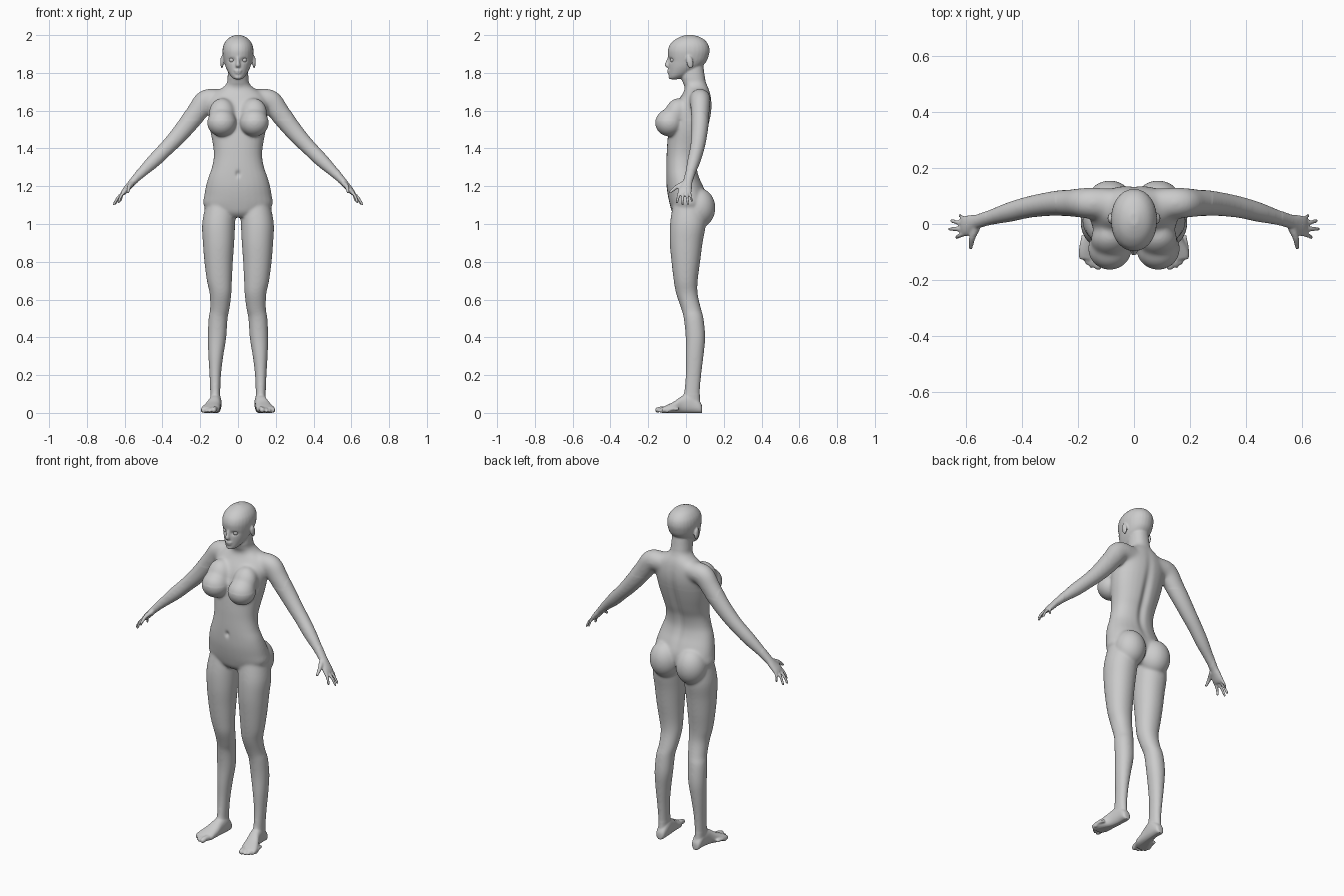
import bpy, bmesh, math
from mathutils import Vector, Matrix

X, Y, Z = Vector((1, 0, 0)), Vector((0, 1, 0)), Vector((0, 0, 1))
SIDES = 28


def spline(rows, steps=4):
    """Catmull-Rom rows of numbers into a denser list."""
    out = []
    for i in range(len(rows) - 1):
        a, b, c, d = (rows[max(0, min(len(rows) - 1, i + k))] for k in (-1, 0, 1, 2))
        for s in range(steps):
            t = s / steps
            out.append([q + 0.5 * t * (r - p + t * (2 * p - 5 * q + 4 * r - w + t * (3 * (q - r) + w - p)))
                        for p, q, r, w in zip(a, b, c, d)])
    return out + [list(rows[-1])]


def tube(bm, rows, hint, axis=None, power=1.0):
    """Loft rows of (x, y, z, radius along hint, other radius)."""
    rows = spline(rows)
    pts = [Vector(r[:3]) for r in rows]
    rings = []
    for i, r in enumerate(rows):
        t = axis or (pts[min(i + 1, len(pts) - 1)] - pts[max(i - 1, 0)]).normalized()
        u = (hint - t * hint.dot(t)).normalized()
        v = t.cross(u)
        ring = []
        for k in range(SIDES):
            a = 2 * math.pi * k / SIDES
            c, s = math.cos(a), math.sin(a)
            c, s = math.copysign(abs(c) ** power, c), math.copysign(abs(s) ** power, s)
            ring.append(bm.verts.new(pts[i] + u * c * max(r[3], .002) + v * s * max(r[4], .002)))
        rings.append(ring)
    for a, b in zip(rings, rings[1:]):
        for k in range(SIDES):
            j = (k + 1) % SIDES
            bm.faces.new((a[k], a[j], b[j], b[k]))
    bm.faces.new(rings[0][::-1])
    bm.faces.new(rings[-1])


def column(bm, rows, power=1.0):
    """Upright loft from (z, x min, x max, y front, y back)."""
    tube(bm, [((a + b) / 2, (f + k) / 2, z, (b - a) / 2, (k - f) / 2) for z, a, b, f, k in rows],
         X, Z, power)


def ball(bm, c, r, tilt=0):
    m = Matrix.Translation(c) @ Matrix.Rotation(tilt, 4, 'X') @ Matrix.Diagonal((*r, 1))
    bmesh.ops.create_uvsphere(bm, u_segments=24, v_segments=16, radius=1, matrix=m)


def digit(bm, pts, r0, r1):
    n = len(pts) - 1
    tube(bm, [(*p, r0 + (r1 - r0) * i / n, r0 + (r1 - r0) * i / n) for i, p in enumerate(pts)],
         X if abs(pts[0][1] - pts[-1][1]) > .03 else Y)
    ball(bm, pts[-1], (r1, r1, r1))


bm = bmesh.new()

# Paired parts, built on +x
# Leg
column(bm, [(1.10, .012, .172, -.07, .10), (1.0, .015, .19, -.085, .105), (.9, .02, .186, -.086, .088),
            (.8, .027, .178, -.077, .075), (.7, .032, .165, -.065, .062), (.63, .035, .15, -.052, .062),
            (.55, .045, .148, -.025, .08), (.5, .055, .156, -.012, .093), (.4, .062, .16, -.002, .102),
            (.3, .078, .157, -.002, .093), (.2, .09, .151, -.002, .081), (.1, .094, .147, -.012, .073),
            (.04, .092, .147, -.03, .078)], .95)
# Foot: (y, centre x, half width, top)
foot = [(.086, .118, .012, .03), (.075, .118, .026, .055), (.03, .118, .031, .10), (-.02, .124, .034, .088),
        (-.06, .136, .043, .06), (-.1, .147, .049, .04), (-.125, .156, .04, .028)]
tube(bm, [(x, y, h / 2, w, h / 2 + .002) for y, x, w, h in foot], X, Y, .85)
# Toes
for i, (x, y) in enumerate([(.128, -.15), (.151, -.148), (.167, -.137), (.18, -.12), (.19, -.098)]):
    r = .015 if i == 0 else .0105 - .0005 * i
    digit(bm, [(x - .012, y + .06, .02), (x - .003, y + .02, .02), (x, y, r)], r, r * .95)
# Buttock and breast
ball(bm, (.086, .068, 1.085), (.088, .088, .105))
ball(bm, (.086, -.088, 1.537), (.078, .076, .074))
ball(bm, (.085, -.055, 1.585), (.07, .06, .085), -.35)
# Shoulder and arm
tube(bm, [(.04, .07, 1.665, .05, .05), (.11, .073, 1.66, .056, .055), (.17, .075, 1.652, .055, .06),
          (.215, .075, 1.595, .05, .056), (.275, .074, 1.517, .045, .05), (.335, .067, 1.447, .041, .044),
          (.385, .058, 1.395, .038, .04), (.445, .042, 1.335, .035, .037), (.505, .025, 1.277, .028, .028),
          (.555, .01, 1.226, .025, .02), (.575, .003, 1.203, .03, .018), (.597, -.006, 1.177, .037, .016),
          (.61, -.01, 1.162, .034, .012)], Y)
# Fingers and thumb
for a, b, r in [((.6, -.034, 1.172), (.632, -.048, 1.114), .0092), ((.604, -.018, 1.168), (.657, -.018, 1.104), .0095),
                ((.602, .001, 1.17), (.65, .011, 1.106), .0092), ((.594, .016, 1.178), (.621, .031, 1.122), .0082)]:
    mid = (Vector(a) + Vector(b)) / 2 + Vector((.005, 0, .004))
    digit(bm, [a, tuple(mid), b], r, r * .75)
digit(bm, [(.562, -.012, 1.213), (.577, -.05, 1.196), (.582, -.084, 1.168)], .015, .0075)
# Ear
ball(bm, (.085, .02, 1.857), (.009, .018, .034), .2)

# Mirror the paired parts
dup = bmesh.ops.duplicate(bm, geom=bm.verts[:] + bm.edges[:] + bm.faces[:])
bmesh.ops.scale(bm, vec=(-1, 1, 1), verts=[g for g in dup['geom'] if isinstance(g, bmesh.types.BMVert)])

# Torso and neck: (z, half width, front, back)
torso = [(1.035, .07, -.05, .06), (1.06, .14, -.072, .09), (1.1, .183, -.085, .11), (1.15, .179, -.096, .11),
         (1.2, .17, -.103, .092), (1.25, .156, -.105, .07), (1.3, .138, -.105, .06), (1.36, .128, -.103, .068),
         (1.42, .133, -.1, .09), (1.5, .148, -.092, .115), (1.58, .157, -.075, .134), (1.64, .158, -.05, .137),
         (1.69, .13, -.018, .13), (1.72, .085, -.006, .12), (1.745, .06, -.016, .108), (1.78, .055, -.025, .1),
         (1.85, .05, -.02, .09)]
column(bm, [(z, -w, w, f, k) for z, w, f, k in torso], .9)
# Head
head = [(1.764, .018, -.083, -.05), (1.78, .036, -.09, -.005), (1.80, .05, -.091, .035), (1.83, .065, -.092, .08),
        (1.86, .074, -.092, .108), (1.89, .08, -.095, .12), (1.92, .082, -.096, .125), (1.95, .076, -.085, .118),
        (1.975, .06, -.06, .098), (1.99, .04, -.032, .072), (2.001, .012, .0, .035)]
column(bm, [(z, -w, w, f, k) for z, w, f, k in head], .95)
# Nose, lips and chin
tube(bm, [(0, -.088, 1.885, .008, .008), (0, -.096, 1.86, .008, .01), (0, -.102, 1.842, .012, .011),
          (0, -.094, 1.833, .012, .006)], X)
ball(bm, (0, -.089, 1.812), (.022, .011, .007))
ball(bm, (0, -.088, 1.801), (.018, .011, .007))
ball(bm, (0, -.08, 1.777), (.02, .013, .012))

bmesh.ops.recalc_face_normals(bm, faces=bm.faces[:])
mesh = bpy.data.meshes.new("body")
bm.to_mesh(mesh)
bm.free()
body = bpy.data.objects.new("body", mesh)
bpy.context.collection.objects.link(body)

# Fuse everything into one skin
mod = body.modifiers.new("fuse", 'REMESH')
mod.mode = 'VOXEL'
mod.voxel_size = .0052
dg = bpy.context.evaluated_depsgraph_get()
fused = bpy.data.meshes.new_from_object(body.evaluated_get(dg))
body.modifiers.clear()
body.data = fused

# Soften joints, gently at the face, hands and feet
bm = bmesh.new()
bm.from_mesh(fused)


def soften(test, times):
    vs = [v for v in bm.verts if test(v.co)]
    for _ in range(times):
        bmesh.ops.smooth_vert(bm, verts=vs, factor=.5, use_axis_x=True, use_axis_y=True, use_axis_z=True)


soften(lambda c: True, 2)
soften(lambda c: .1 < c.z < 1.77 and abs(c.x) < .53, 12)
soften(lambda c: 1.55 < c.z < 1.74 and abs(c.x) < .28, 20)


def dent(c, centre, size):
    return math.exp(-sum(((p - q) / s) ** 2 for p, q, s in zip(c, centre, size)))


# Eye sockets, navel, spine groove and flat soles
for v in bm.verts:
    c = v.co.copy()
    side = Vector((abs(c.x), c.y, c.z))
    v.co.y += .010 * dent(side, (.033, -.085, 1.868), (.017, .04, .011))
    v.co.y += .010 * dent(c, (0, -.105, 1.265), (.012, .04, .016))
    if c.y > .02:
        v.co.y -= .014 * dent(c, (0, .1, 1.42), (.022, .2, .19))
    v.co.z = max(0, min(2, v.co.z))
bm.to_mesh(fused)
bm.free()
fused.shade_smooth()

# Eyes
for name, s in (("left_eye", 1), ("right_eye", -1)):
    bpy.ops.mesh.primitive_uv_sphere_add(segments=20, ring_count=12, radius=.0135, location=(.033 * s, -.0695, 1.868))
    eye = bpy.context.object
    eye.name = name
    eye.data.shade_smooth()
